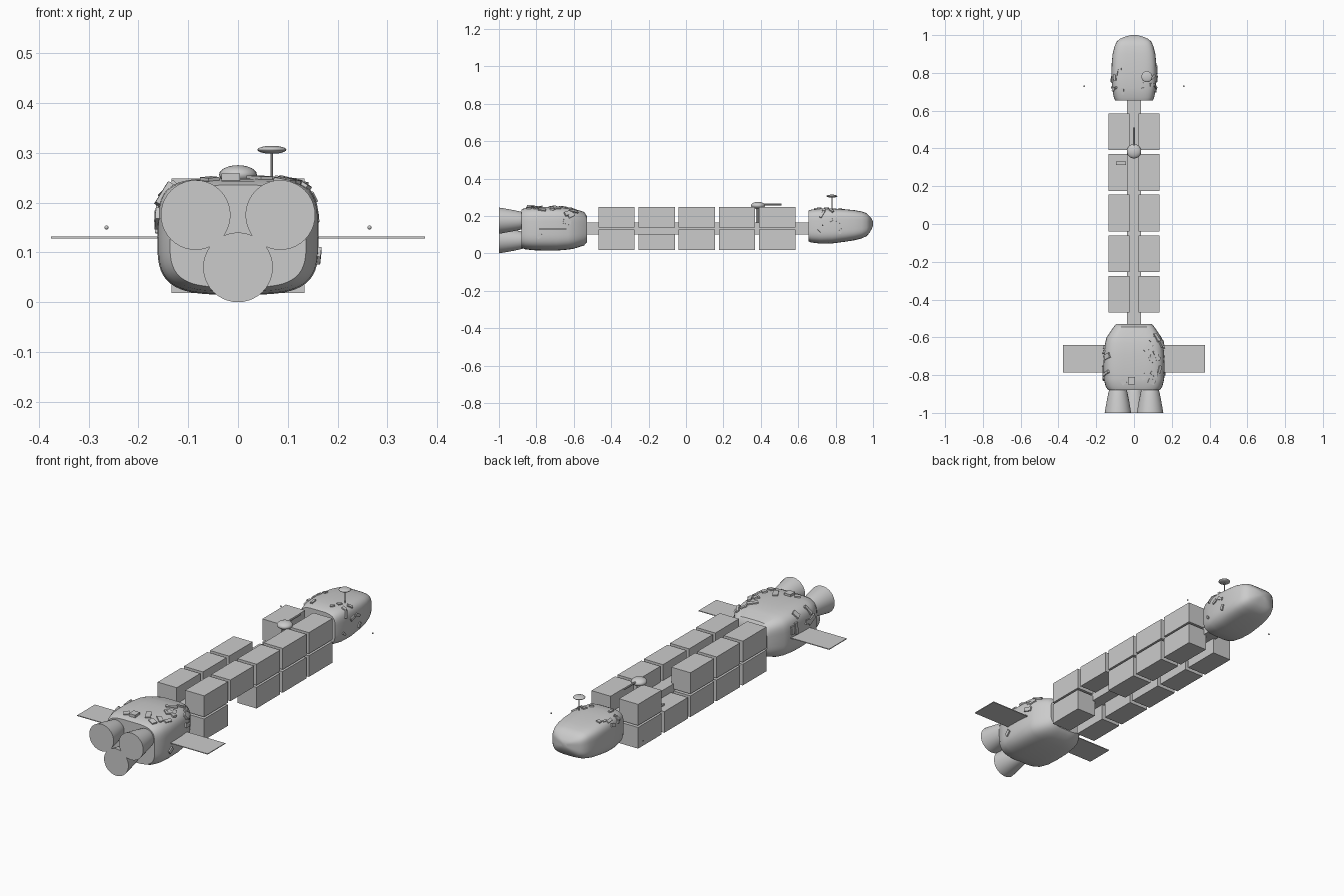
import bpy, bmesh, math, random
from mathutils import Vector, Matrix

cube = bpy.data.objects.get("Cube")
if cube:
    bpy.data.objects.remove(cube, do_unlink=True)
random.seed(4)

grey = bpy.data.materials.new("hull grey")
grey.use_nodes = True
grey.diffuse_color = (0.6, 0.6, 0.6, 1)
grey.node_tree.nodes["Principled BSDF"].inputs["Base Color"].default_value = (0.6, 0.6, 0.6, 1)


def finish(bm, name, smooth=False):
    bmesh.ops.recalc_face_normals(bm, faces=bm.faces)
    mesh = bpy.data.meshes.new(name)
    bm.to_mesh(mesh)
    bm.free()
    mesh.materials.append(grey)
    ob = bpy.data.objects.new(name, mesh)
    bpy.context.collection.objects.link(ob)
    if smooth:
        bpy.ops.object.select_all(action='DESELECT')
        ob.select_set(True)
        bpy.context.view_layer.objects.active = ob
        bpy.ops.object.shade_smooth_by_angle(angle=math.radians(35))
    return ob


def box(name, lo, hi):
    lo, hi = Vector(lo), Vector(hi)
    bm = bmesh.new()
    bmesh.ops.create_cube(bm, size=1, matrix=Matrix.LocRotScale((lo + hi) / 2, None, hi - lo))
    return finish(bm, name)


def ball(name, centre, radii):
    bm = bmesh.new()
    bmesh.ops.create_uvsphere(bm, u_segments=24, v_segments=12, radius=1,
                              matrix=Matrix.LocRotScale(Vector(centre), None, Vector(radii)))
    return finish(bm, name, True)


def rod(name, a, b, r):
    a, b = Vector(a), Vector(b)
    turn = (b - a).to_track_quat('Z', 'Y')
    bm = bmesh.new()
    bmesh.ops.create_cone(bm, cap_ends=True, segments=10, radius1=r, radius2=r, depth=(b - a).length,
                          matrix=Matrix.LocRotScale((a + b) / 2, turn, None))
    return finish(bm, name, True)


def loft(name, rings):
    bm = bmesh.new()
    loops = [[bm.verts.new(p) for p in ring] for ring in rings]
    n = len(loops[0])
    for a, b in zip(loops, loops[1:]):
        for i in range(n):
            j = (i + 1) % n
            bm.faces.new((a[i], a[j], b[j], b[i]))
    bm.faces.new(loops[0])
    bm.faces.new(loops[-1])
    return finish(bm, name, True)


def hull_point(section, t):
    """Point on a rounded-box section: (y, half width, bottom, top)."""
    y, w, lo, hi = section
    c, s = math.cos(t), math.sin(t)
    k = 0.48 if s > 0 else 0.56
    return Vector((w * math.copysign(abs(c) ** k, c), y,
                   (lo + hi) / 2 + (hi - lo) / 2 * math.copysign(abs(s) ** k, s)))


def section_at(sections, y):
    for a, b in zip(sections, sections[1:]):
        if a[0] <= y <= b[0]:
            f = (y - a[0]) / (b[0] - a[0])
            return [p + (q - p) * f for p, q in zip(a, b)]


def hull(name, sections):
    n = 64
    loft(name, [[hull_point(s, 2 * math.pi * i / n) for i in range(n)] for s in sections])


def plates(name, sections, y0, y1, count, size):
    """Scatter small raised boxes over the top and sides of a hull."""
    bm = bmesh.new()
    for i in range(count):
        y = random.uniform(y0, y1)
        t = math.radians(random.uniform(20, 160) if i % 4 else random.choice((-8, 5, 175, 188)))
        p = hull_point(section_at(sections, y), t)
        along = hull_point(section_at(sections, y + 0.01), t) - p
        round_ = hull_point(section_at(sections, y), t + 0.02) - p
        normal = round_.cross(along).normalized()
        if normal.dot(p - Vector((0, y, 0.14))) < 0:
            normal.negate()
        turn = normal.to_track_quat('Z', 'Y').to_matrix().to_4x4()
        spin = Matrix.Rotation(random.uniform(0, math.pi), 4, 'Z')
        scale = Matrix.Diagonal((size * random.uniform(0.25, 0.5), size * random.uniform(0.5, 1.1), 0.012, 1))
        bmesh.ops.create_cube(bm, size=1, matrix=Matrix.Translation(p) @ turn @ spin @ scale)
    finish(bm, name)


# Engine section
engine_sections = [(-0.88, 0.137, 0.03, 0.235), (-0.86, 0.15, 0.022, 0.243), (-0.82, 0.16, 0.017, 0.247),
                   (-0.76, 0.162, 0.015, 0.249), (-0.69, 0.16, 0.015, 0.249), (-0.63, 0.153, 0.02, 0.244),
                   (-0.6, 0.145, 0.025, 0.238), (-0.545, 0.108, 0.042, 0.222), (-0.53, 0.095, 0.06, 0.2)]
hull("engine_hull", engine_sections)
plates("engine_hull_plates", engine_sections, -0.84, -0.6, 22, 0.055)
box("engine_top_box", (-0.033, -0.85, 0.235), (0.004, -0.81, 0.258))

# Three flared engine bells
for name, x, z in (("left", 0.085, 0.175), ("right", -0.085, 0.175), ("lower", 0, 0.07)):
    rings = []
    for i in range(9):
        f = i / 8
        r = 0.04 + 0.03 * f ** 0.75
        rings.append([(x + r * math.cos(a * math.pi / 20), -0.86 - 0.14 * f,
                       z + r * math.sin(a * math.pi / 20)) for a in range(40)])
    loft(name + "_engine_bell", rings)

# Side panels and small outboard lights
for name, s in (("left", 1), ("right", -1)):
    box(name + "_panel", (min(s * 0.14, s * 0.375), -0.785, 0.128), (max(s * 0.14, s * 0.375), -0.64, 0.132))
    ball(name + "_outboard_light", (s * 0.264, 0.73, 0.15), (0.004, 0.004, 0.004))

# Spine and cargo, with one upper and one lower container missing
box("spine", (-0.037, -0.56, 0.1), (0.037, 0.68, 0.165))
for row in range(5):
    y = -0.372 + 0.215 * row
    for side, s in (("left", 1), ("right", -1)):
        for level, z in (("lower", 0.018), ("upper", 0.138)):
            if (row, side, level) in ((1, "left", "lower"), (3, "right", "upper")):
                continue
            xs = sorted((s * 0.024, s * 0.134))
            box(f"{side}_{level}_container_{row + 1}", (xs[0], y - 0.097, z), (xs[1], y + 0.097, z + 0.11))
box("container_latch", (-0.095, 0.313, 0.125), (-0.042, 0.33, 0.138))

# Sensor dome with its probe
ball("sensor_dome", (0, 0.385, 0.256), (0.038, 0.038, 0.019))
rod("sensor_probe", (0, 0.39, 0.262), (0, 0.51, 0.262), 0.005)
rod("sensor_mount", (0, 0.385, 0.15), (0, 0.385, 0.25), 0.012)

# Command section
nose_sections = [(0.655, 0.1, 0.065, 0.228), (0.67, 0.107, 0.058, 0.234), (0.72, 0.116, 0.052, 0.24),
                 (0.78, 0.12, 0.053, 0.24), (0.85, 0.118, 0.062, 0.236), (0.9, 0.113, 0.07, 0.231),
                 (0.94, 0.103, 0.08, 0.224), (0.965, 0.092, 0.092, 0.215), (0.98, 0.075, 0.108, 0.2),
                 (0.993, 0.045, 0.13, 0.185), (1.0, 0.015, 0.148, 0.17)]
hull("nose_hull", nose_sections)
plates("nose_hull_plates", nose_sections, 0.68, 0.83, 16, 0.036)

# Dish on a mast
rod("dish_mast", (0.068, 0.78, 0.22), (0.068, 0.78, 0.304), 0.0025)
ball("dish", (0.068, 0.78, 0.306), (0.029, 0.029, 0.008))
